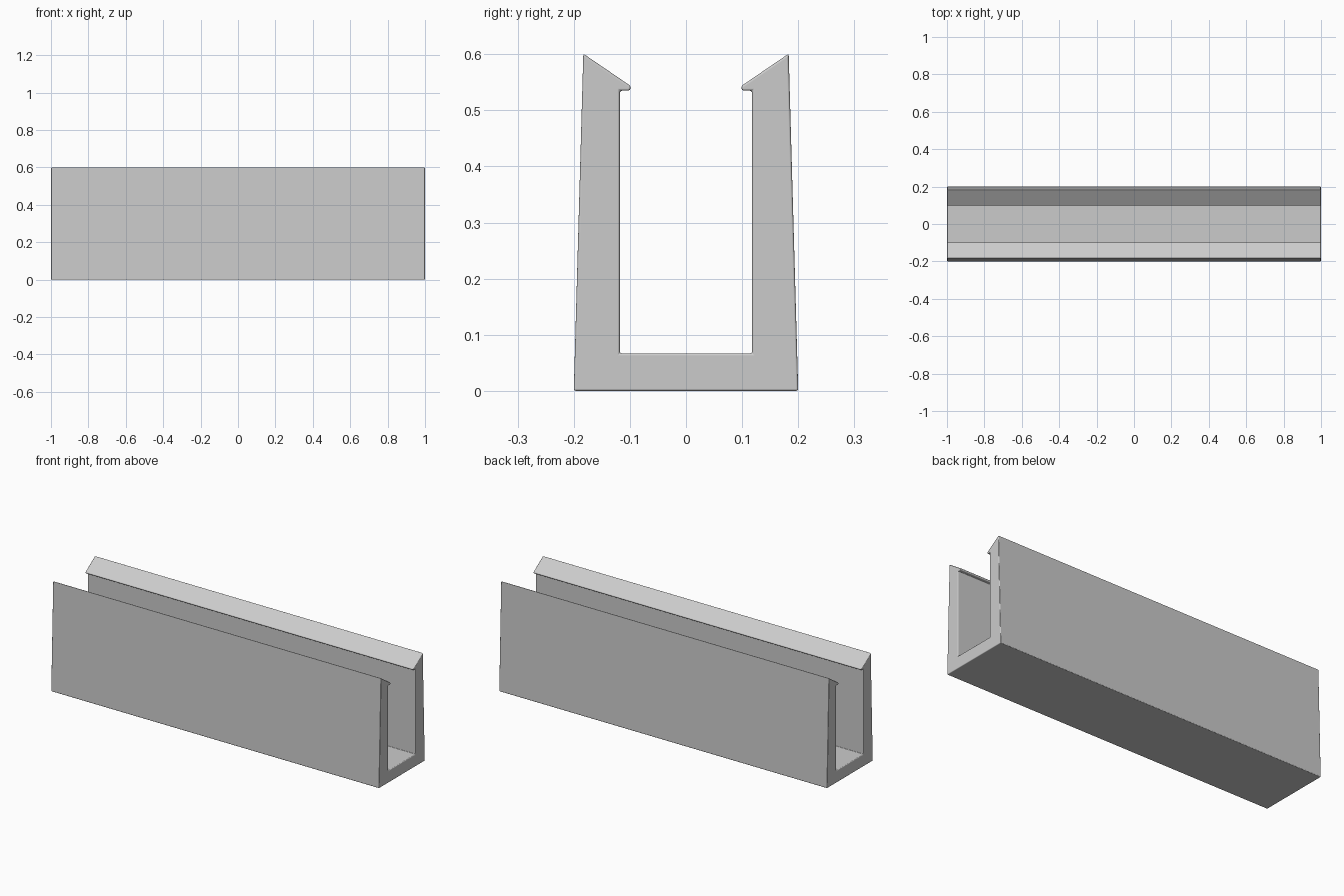
import bpy
import bmesh

cube = bpy.data.objects.get("Cube")
if cube:
    bpy.data.objects.remove(cube, do_unlink=True)

# Plain grey plastic
grey = bpy.data.materials.new("light grey")
grey.use_nodes = True
colour = (0.6, 0.6, 0.6, 1)
grey.diffuse_color = colour
grey.node_tree.nodes["Principled BSDF"].inputs["Base Color"].default_value = colour

# Half of the section (y, z): base, leaning wall, sloped snap lip, inner wall
half = [(0.2, 0), (0.183, 0.601), (0.098, 0.543), (0.1, 0.535),
        (0.118, 0.535), (0.118, 0.067)]
section = half + [(-y, z) for y, z in reversed(half)]

# Sweep the section along x
bm = bmesh.new()
end = bm.faces.new([bm.verts.new((-1, y, z)) for y, z in section])
sweep = bmesh.ops.extrude_face_region(bm, geom=[end])
moved = [v for v in sweep["geom"] if isinstance(v, bmesh.types.BMVert)]
bmesh.ops.translate(bm, verts=moved, vec=(2, 0, 0))
bmesh.ops.recalc_face_normals(bm, faces=bm.faces)

mesh = bpy.data.meshes.new("channel")
bm.to_mesh(mesh)
bm.free()
mesh.materials.append(grey)
channel = bpy.data.objects.new("snap_channel", mesh)
bpy.context.collection.objects.link(channel)

# Small rounding on every edge
bevel = channel.modifiers.new("rounding", 'BEVEL')
bevel.width = 0.004
bevel.segments = 3
bevel.limit_method = 'ANGLE'
bevel.harden_normals = True

bpy.context.view_layer.objects.active = channel
channel.select_set(True)
bpy.ops.object.shade_smooth_by_angle()
